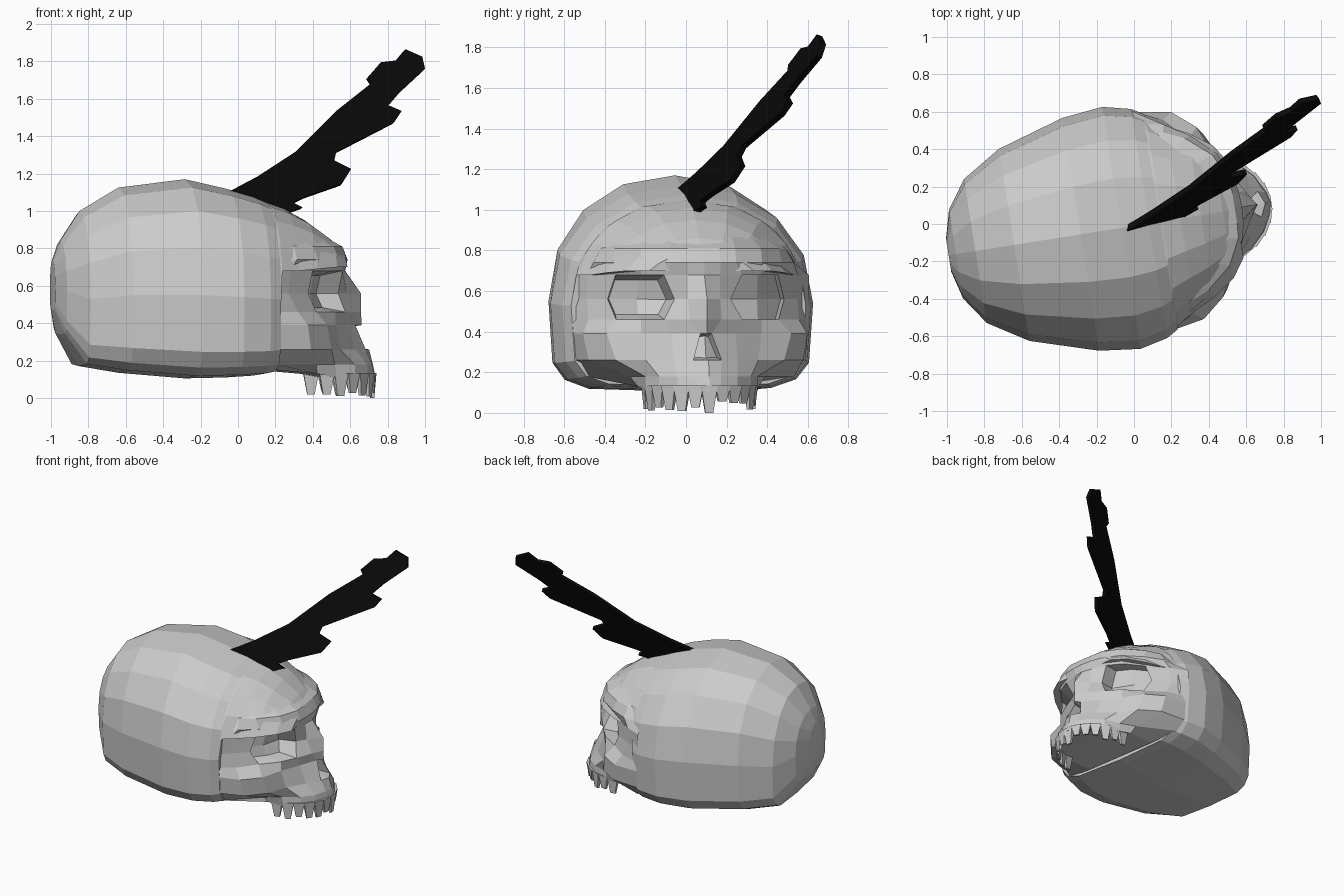
import bpy, bmesh, math, random
from mathutils import Matrix, Vector

if "Cube" in bpy.data.objects:
    bpy.data.objects.remove(bpy.data.objects["Cube"])

random.seed(4)
TURN = Matrix.Rotation(math.radians(9), 4, 'Z')   # the skull looks along +x, slightly turned


def finish(bm, name, turn=True):
    bmesh.ops.recalc_face_normals(bm, faces=bm.faces)
    if turn:
        bm.transform(TURN)
    me = bpy.data.meshes.new(name)
    bm.to_mesh(me)
    bm.free()
    ob = bpy.data.objects.new(name, me)
    bpy.context.collection.objects.link(ob)
    return ob


def spow(v, e):
    return math.copysign(abs(v) ** e, v)


def cranium_ring(x, lo, mid, hi, w):
    """Dome above, boxier curve below; if lo > mid the ring is cut flat at lo."""
    e = 2 / 2.15
    cut = max(0, (lo - mid) / (hi - mid))
    a0 = math.asin(cut ** (1 / e))
    pts = []
    for i in range(9):
        a = a0 + (math.pi - 2 * a0) * i / 8
        pts.append((w * spow(math.cos(a), e), mid + (hi - mid) * math.sin(a) ** e))
    side = pts[0][0]
    for i in range(1, 8):
        a = math.pi * (1 + i / 8)
        if cut:
            pts.append((side * (i / 4 - 1), lo))
        else:
            pts.append((w * spow(math.cos(a), .4), mid - (mid - lo) * abs(math.sin(a)) ** .4))
    return [(x, y - .01, z) for y, z in pts]


# Cranium: loft of rings (x, bottom z, widest z, top z, half width)
sections = [(-1.005, .47, .60, .74, .09), (-.965, .34, .57, .84, .24), (-.86, .17, .53, 1.0, .39),
            (-.65, .135, .55, 1.125, .52), (-.29, .105, .55, 1.17, .63), (-.07, .11, .54, 1.12, .655),
            (.08, .12, .53, 1.075, .62), (.14, .13, .53, 1.05, .585), (.15, .68, .53, 1.045, .58),
            (.25, .68, .53, 1.01, .52), (.36, .69, .53, .95, .475), (.48, .70, .53, .86, .41),
            (.55, .70, .53, .79, .33)]
bm = bmesh.new()
rings = [[bm.verts.new(p) for p in cranium_ring(*s)] for s in sections]
for a, b in zip(rings, rings[1:]):
    for i in range(16):
        j = (i + 1) % 16
        bm.faces.new((a[i], a[j], b[j], b[i]))
bm.faces.new(rings[0])
bm.faces.new(rings[-1])
finish(bm, "cranium")

# Face: symmetric grid, rows from forehead to jaw (z, width template, x per column)
widths = {"top": [0, .08, .16, .24, .30, .35, .36],
          "ridge": [0, .08, .16, .30, .41, .46, .46],
          "brow": [0, .08, .16, .30, .42, .50, .53],
          "eye": [0, .08, .16, .30, .44, .525, .60],
          "cheek": [0, .08, .16, .30, .46, .56, .59],
          "lip": [0, .07, .16, .28, .42, .535, .58],
          "jaw": [0, .06, .15, .23, .28, .34, .52],
          "teeth": [0, .06, .15, .23, .28, .30, .30]}
rows = [(.90, "top", (.38, .38, .37, .31, .22, .12, .05)),
        (.81, "ridge", (.545, .545, .54, .47, .34, .23, .10)),
        (.74, "brow", (.585, .58, .565, .50, .37, .24, .10)),
        (.68, "eye", (.58, .565, .535, .475, .34, .20, .08)),
        (.56, "eye", (.665, .575, .52, .45, .31, .19, .08)),
        (.46, "eye", (.665, .615, .55, .48, .36, .24, .08)),
        (.39, "cheek", (.67, .63, .56, .48, .41, .29, .10)),
        (.26, "lip", (.71, .68, .61, .51, .44, .31, .10)),
        (.18, "jaw", (.73, .715, .675, .595, .48, .37, .12)),
        (.11, "teeth", (.745, .73, .68, .60, .49, .38, .15))]
bm = bmesh.new()
V = []
for z, key, xs in rows:
    V.append({c: bm.verts.new((xs[abs(c)], math.copysign(widths[key][abs(c)], c), z))
              for c in range(-6, 7)})
for s in (-1, 1):                                 # skull base behind the jaw rises
    V[-1][6 * s].co.z = .15
    V[-1][5 * s].co.z = .13
F = {}
for r in range(len(rows) - 1):
    for c in range(-6, 6):
        F[r, c] = bm.faces.new((V[r][c], V[r][c + 1], V[r + 1][c + 1], V[r + 1][c]))
bm.faces.new((V[-1][0], V[-1][1], V[-1][-1]))     # palate strips
for c in range(1, 6):
    bm.faces.new((V[-1][c], V[-1][c + 1], V[-1][-c - 1], V[-1][-c]))
for s in (-1, 1):                                 # round the eye corners, narrow the nose top
    for r in (3, 5):
        for c in (2, 4):
            v = V[r][c * s].co
            v.y += .25 * (.30 * s - v.y)
    V[4][2 * s].co.y -= s * .02
    V[6][s].co.y *= .35


def sink(faces, rim, depth):
    bmesh.ops.inset_region(bm, faces=faces, thickness=rim, use_even_offset=True)
    for v in {v for f in faces for v in f.verts}:
        v.co.x -= depth


sink([F[r, c] for r in (3, 4) for c in (2, 3)], .025, .11)
sink([F[r, c] for r in (3, 4) for c in (-3, -4)], .025, .11)
sink([F[6, -1], F[6, 0]], .012, .08)
finish(bm, "face")

# Teeth: worn tapered pegs around the jaw arch
bm = bmesh.new()
COUNT = 13
for i in range(COUNT):
    a = math.radians(-86 + 172 * i / (COUNT - 1))
    low = 0 if i == COUNT // 2 else random.uniform(.005, .06)
    top = .135
    place = (Matrix.Translation((.415 + .312 * math.cos(a), .268 * math.sin(a), (top + low) / 2))
             @ Matrix.Rotation(a, 4, 'Z') @ Matrix.Diagonal((.4, 1, 1, 1))
             @ Matrix.Rotation(math.pi / 4, 4, 'Z'))
    bmesh.ops.create_cone(bm, cap_ends=True, segments=4, radius1=.028, radius2=.058,
                          depth=top - low, matrix=place)
finish(bm, "teeth")

# Jagged black shard: flat outline (x, z) on a slanted plane, thickened
outline = [(-.05, 1.10), (.10, 1.18), (.30, 1.31), (.52, 1.53), (.71, 1.68), (.69, 1.71),
           (.76, 1.79), (.84, 1.80), (.89, 1.86), (.98, 1.82), (.995, 1.755), (.86, 1.63),
           (.80, 1.56), (.87, 1.53), (.83, 1.47), (.52, 1.31), (.51, 1.265), (.60, 1.22),
           (.55, 1.14), (.35, 1.07), (.29, 1.04), (.34, 1.015), (.25, .985)]
normal = Vector((.40, -1, .41)).normalized()
bm = bmesh.new()
base = bm.faces.new([bm.verts.new(Vector((x, -.461 + .40 * x + .41 * z, z)) - normal * .015)
                     for x, z in outline])
ext = bmesh.ops.extrude_face_region(bm, geom=[base], use_keep_orig=True)
bmesh.ops.translate(bm, vec=normal * .03,
                    verts=[g for g in ext["geom"] if isinstance(g, bmesh.types.BMVert)])
shard = finish(bm, "shard", turn=False)
black = bpy.data.materials.new("black")
black.diffuse_color = (.003, .003, .003, 1)
black.use_nodes = True
black.node_tree.nodes["Principled BSDF"].inputs["Base Color"].default_value = black.diffuse_color
shard.data.materials.append(black)
